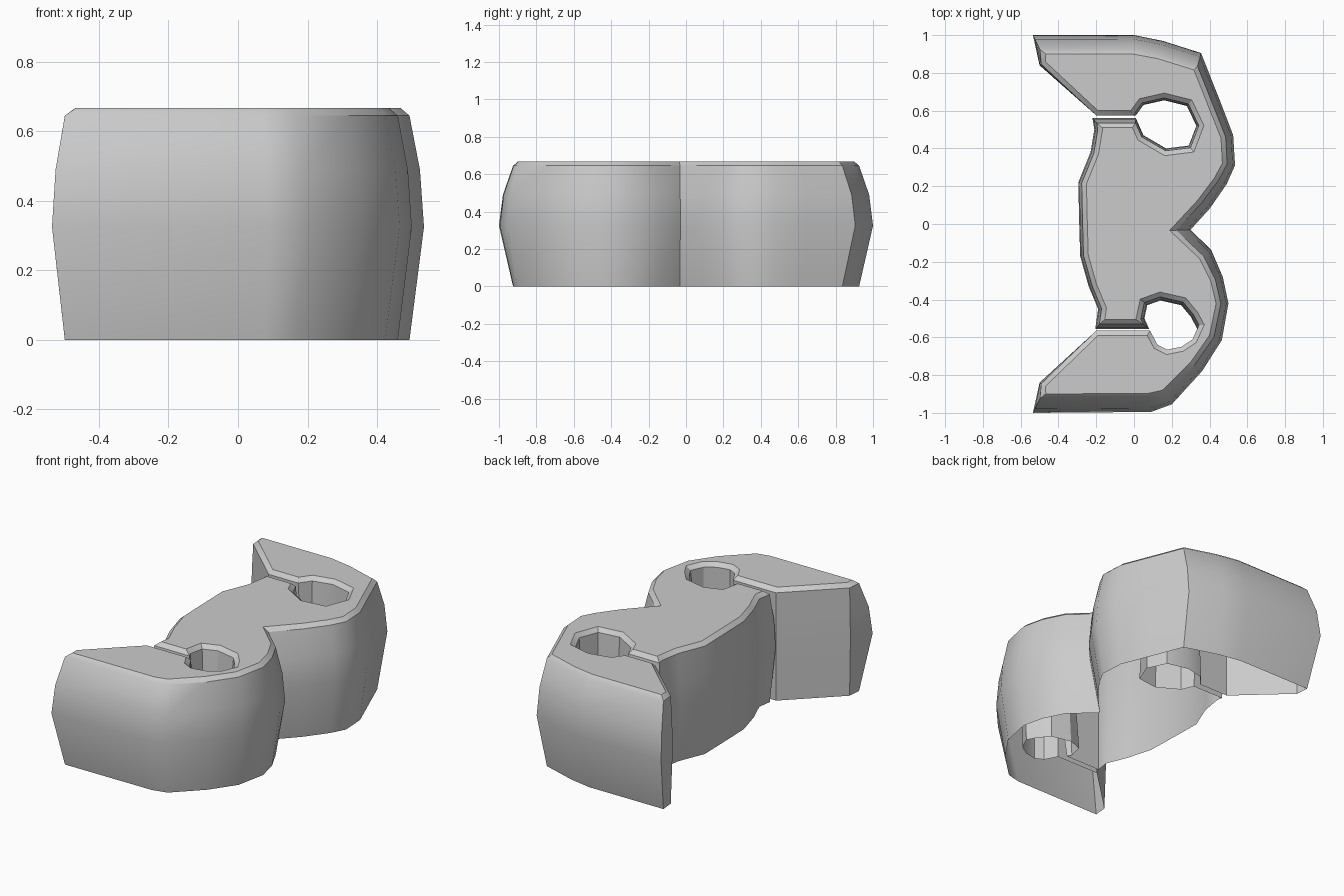
import bpy, bmesh
from mathutils import Vector

if "Cube" in bpy.data.objects:
    bpy.data.objects.remove(bpy.data.objects["Cube"])

# Widest outline of the clip, counter-clockwise, as (wall taper, points) runs.
# None = outer wall, whose taper depends on the facing direction.
RUNS = [
    # outer wall with two lobes
    (None, [(-.535, -1), (.09, -.995), (.2, -.955), (.36, -.78), (.465, -.615),
            (.5, -.42), (.47, -.28), (.41, -.14), (.3, -.03), (.4, .08),
            (.49, .21), (.535, .31), (.525, .47), (.46, .64), (.355, .905),
            (.15, .97), (0, 1)]),
    # rear claw tip and inner face
    (.02, [(-.535, 1)]),
    (0, [(-.5, .84), (-.2, .575)]),
    # rear keyhole
    (.012, [(.01, .575), (.05, .63), (.16, .655), (.28, .625), (.33, .52),
            (.29, .415), (.17, .4), (.05, .47)]),
    (.025, [(.01, .56)]),
    # middle block back wall
    (.018, [(-.22, .56), (-.21, .5), (-.23, .38), (-.295, .22), (-.29, 0),
            (-.285, -.17), (-.24, -.33), (-.19, -.45)]),
    (.025, [(-.205, -.555)]),
    # front keyhole
    (.018, [(.08, -.555), (.055, -.5), (.07, -.43), (.14, -.405), (.25, -.43),
            (.3, -.49)]),
    (0, [(.335, -.555), (.31, -.61), (.25, -.65), (.175, -.665), (.125, -.64)]),
    # front claw inner face and tip
    (0, [(.085, -.565), (-.2, -.565)]),
    (.02, [(-.5, -.84)]),
]

pts = [Vector(p) for _, run in RUNS for p in run]
tapers = [t for t, run in RUNS for _ in run]
count = len(pts)
normals = []
for i in range(count):
    d = (pts[(i + 1) % count] - pts[i]).normalized()
    normals.append(Vector((-d.y, d.x)))
tapers = [.038 + .037 * abs(n.y) ** 2 if t is None else t
          for t, n in zip(tapers, normals)]


def inset(fraction, extra):
    """Outline moved inward by a share of each wall's taper plus a chamfer."""
    ring = []
    for i in range(count):
        n1, n2 = normals[i - 1], normals[i]
        b1, b2 = (tapers[j] * fraction + extra for j in (i - 1, i))
        if n1.dot(n2) > .64:
            m = (n1 + n2).normalized()
            move = m * ((b1 + b2) / 2 / m.dot(n2))
        else:
            det = n1.x * n2.y - n1.y * n2.x
            if abs(det) < .15:
                move = (n1 + n2) * (b1 + b2) / 2
            else:
                move = Vector(((b1 * n2.y - b2 * n1.y) / det,
                               (b2 * n1.x - b1 * n2.x) / det))
        ring.append(pts[i] + move)
    return ring


# Open-bottomed shell: bulging wall, chamfer, flat top
bm = bmesh.new()
levels = [(0, 1, 0), (.325, 0, 0), (.49, .28, 0), (.645, 1, 0), (.667, 1, .025)]
rings = [[bm.verts.new((p.x, p.y, z)) for p in inset(f, e)] for z, f, e in levels]
for low, high in zip(rings, rings[1:]):
    for i in range(count):
        j = (i + 1) % count
        bm.faces.new((low[i], low[j], high[j], high[i]))
bm.faces.new(rings[-1])
mesh = bpy.data.meshes.new("clip_shell")
bm.to_mesh(mesh)
bm.free()
shell = bpy.data.objects.new("clip_shell", mesh)
bpy.context.collection.objects.link(shell)
bpy.context.view_layer.objects.active = shell
shell.select_set(True)
bpy.ops.object.shade_smooth_by_angle(angle=.55)
